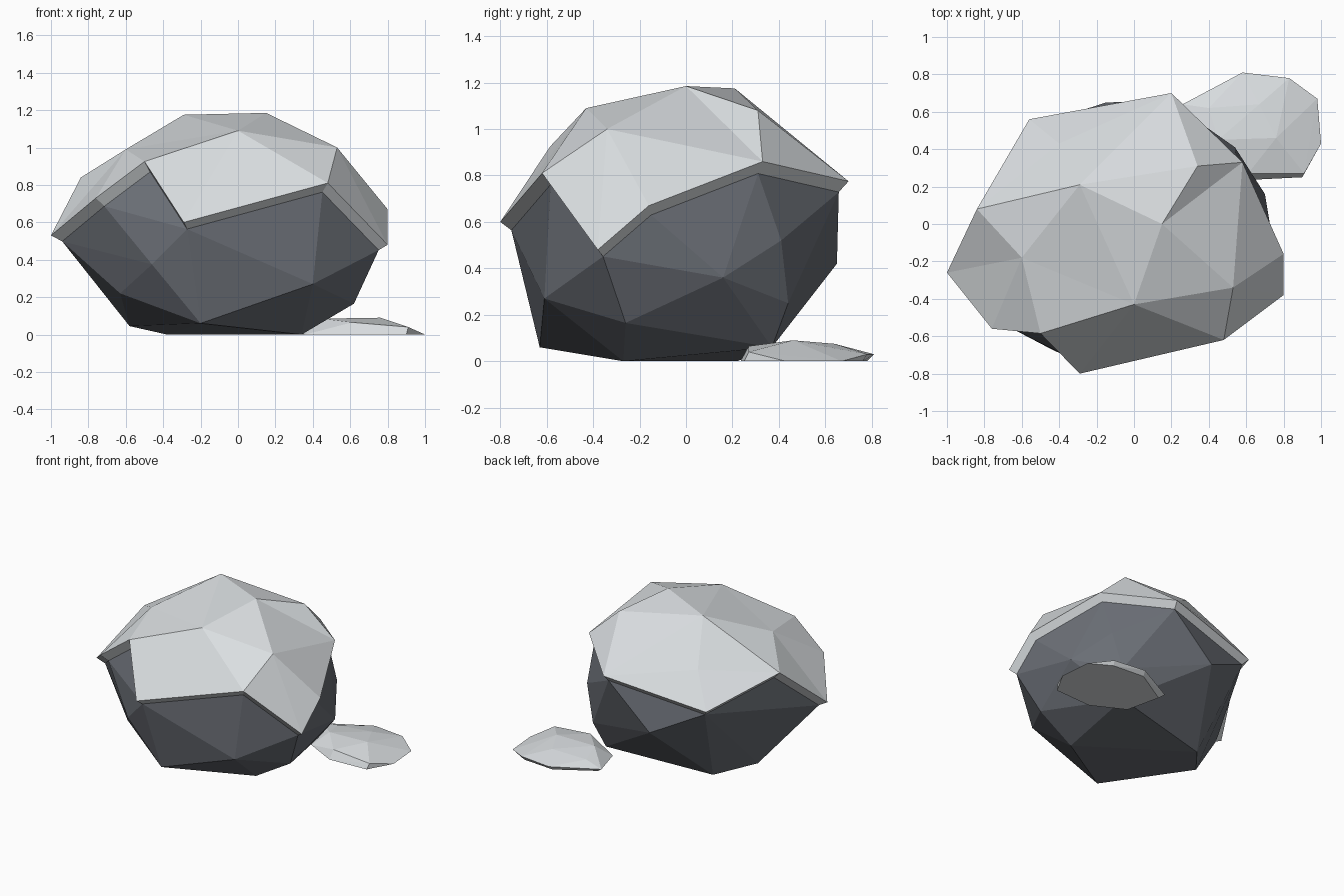
import bpy
import bmesh
from mathutils import Vector
from mathutils.geometry import delaunay_2d_cdt

default_cube = bpy.data.objects.get("Cube")
if default_cube:
    bpy.data.objects.remove(default_cube, do_unlink=True)


def make_material(name, colour):
    material = bpy.data.materials.new(name)
    material.use_nodes = True
    material.diffuse_color = (*colour, 1)
    shader = material.node_tree.nodes["Principled BSDF"]
    shader.inputs["Base Color"].default_value = (*colour, 1)
    shader.inputs["Roughness"].default_value = 0.9
    return material


def make_object(name, bm, material):
    bmesh.ops.recalc_face_normals(bm, faces=bm.faces)
    mesh = bpy.data.meshes.new(name)
    bm.to_mesh(mesh)
    bm.free()
    mesh.materials.append(material)
    obj = bpy.data.objects.new(name, mesh)
    bpy.context.collection.objects.link(obj)
    return obj


def make_hull(name, points, material):
    """Faceted lump wrapped tightly around a few corner points."""
    bm = bmesh.new()
    for point in points:
        bm.verts.new(point)
    result = bmesh.ops.convex_hull(bm, input=bm.verts)
    unused = result["geom_interior"] + result["geom_unused"]
    loose = {item for item in unused if isinstance(item, bmesh.types.BMVert)}
    bmesh.ops.delete(bm, geom=list(loose), context="VERTS")
    return make_object(name, bm, material)


def make_cap(name, rim, crown, inset, material):
    """Faceted shell over the crown, with a thin lip running along the rim."""
    points = [Vector(p) for p in rim + crown]
    count = len(rim)
    border = list(range(count))
    result = delaunay_2d_cdt([p.xy for p in points], [], [border], 1, 1e-5)
    bm = bmesh.new()
    verts = [bm.verts.new(p) for p in points]
    for triangle in result[2]:
        bm.faces.new([verts[result[3][i][0]] for i in triangle])
    lip = [bm.verts.new(p * inset) for p in points[:count]]
    for i in border:
        j = (i + 1) % count
        bm.faces.new((verts[i], verts[j], lip[j], lip[i]))
    return make_object(name, bm, material)


snow = make_material("pale snow", (0.70, 0.73, 0.75))
stone = make_material("slate stone", (0.145, 0.157, 0.18))

# Snow cap: zigzag rim, then the corners above it
cap_rim = [
    (-0.29, -0.80, 0.60), (0.48, -0.62, 0.81), (0.80, -0.38, 0.48),
    (0.80, -0.16, 0.67), (0.58, 0.33, 0.86), (0.20, 0.70, 0.775),
    (-0.56, 0.56, 0.65), (-0.84, 0.08, 0.84), (-1.0, -0.26, 0.53),
    (-0.76, -0.56, 0.73), (-0.50, -0.585, 0.925),
]
cap_crown = [
    (0, -0.43, 1.09), (0.53, -0.34, 1.0), (0.15, 0, 1.185),
    (-0.29, 0.21, 1.175), (0.34, 0.31, 1.08), (-0.60, -0.18, 0.99),
    (-0.40, 0.43, 0.88),
]
LIP_INSET = 0.94
make_cap("snow_cap", cap_rim, cap_crown, LIP_INSET, snow)

# Boulder: lower corners, joined to the underside of the cap
boulder_base = [
    (-0.46, -0.66, 0.375), (-0.20, -0.63, 0.06), (0.40, -0.61, 0.27),
    (0.62, -0.26, 0.165), (0.34, -0.27, 0), (-0.58, -0.03, 0.045),
    (-0.38, 0.22, 0), (-0.15, 0.65, 0.42), (0.41, 0.37, 0.06),
    (0.70, 0.16, 0.36), (0.54, 0.41, 0.52), (0.47, 0.44, 0.25),
    (-0.63, -0.42, 0.22),
]
boulder_points = [Vector(p) for p in boulder_base]
boulder_points += [Vector(p) * LIP_INSET for p in cap_rim]
boulder_points += [Vector(p) * 0.86 for p in cap_crown]
make_hull("boulder", boulder_points, stone)

# Small snow drift on the ground: flat footprint, then low top corners
drift_footprint = [
    (0.30, 0.62), (0.36, 0.36), (0.60, 0.235), (0.90, 0.25),
    (1.0, 0.43), (0.98, 0.67), (0.82, 0.76), (0.57, 0.78),
]
drift_top = [
    (0.26, 0.64, 0.03), (0.58, 0.81, 0.03), (0.83, 0.78, 0.03),
    (0.61, 0.27, 0.065), (0.91, 0.27, 0.04), (0.45, 0.45, 0.085),
    (0.76, 0.46, 0.09), (0.67, 0.64, 0.075), (0.40, 0.62, 0.06),
]
make_hull("snow_drift", [(x, y, 0) for x, y in drift_footprint] + drift_top, snow)
